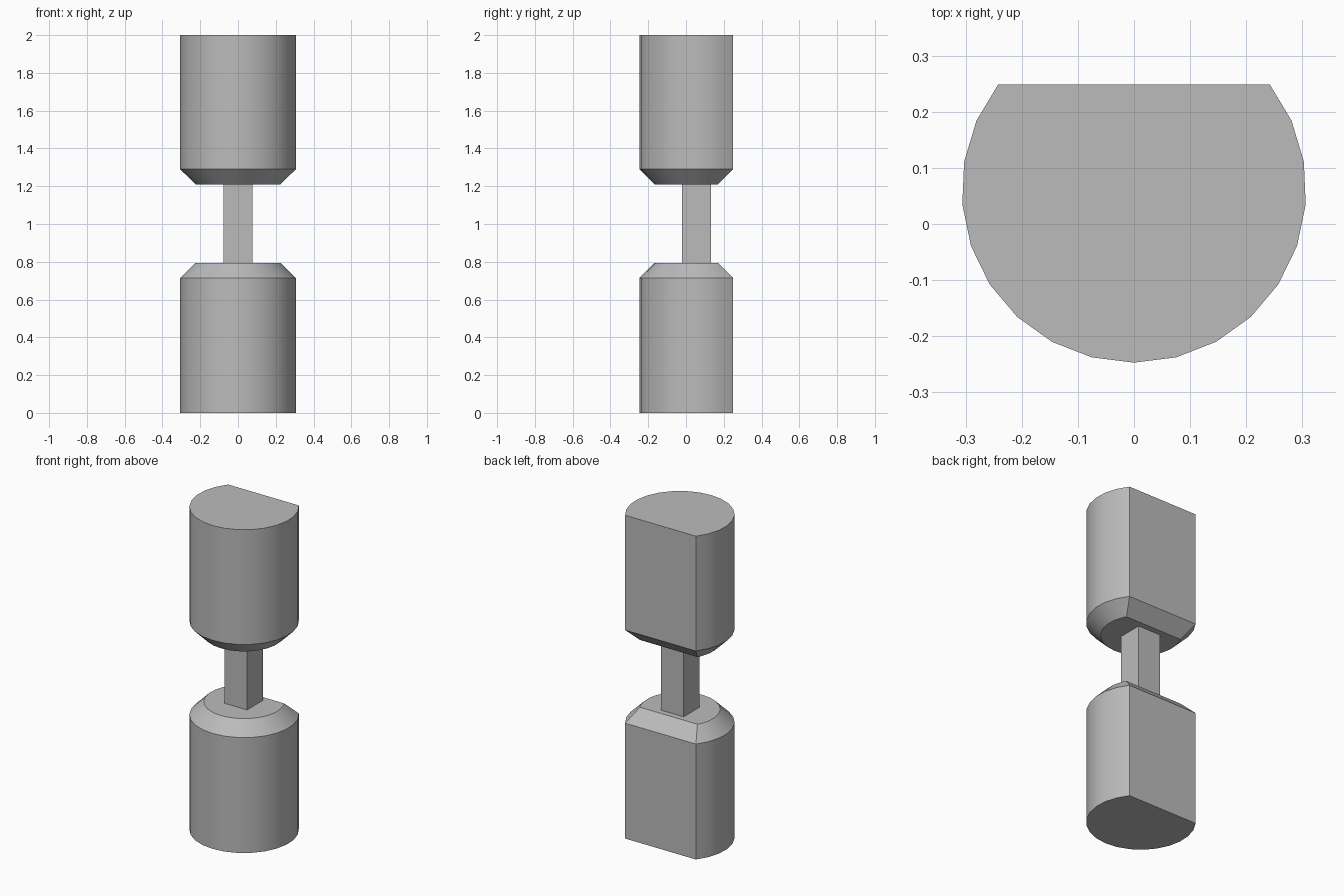
import bpy, bmesh, math

cube = bpy.data.objects.get("Cube")
if cube:
    bpy.data.objects.remove(cube, do_unlink=True)

grey = bpy.data.materials.new("plain_grey")
grey.use_nodes = True
colour = (0.5, 0.5, 0.5, 1)
grey.diffuse_color = colour
grey.node_tree.nodes["Principled BSDF"].inputs["Base Color"].default_value = colour

RADIUS, CENTRE_Y, BACK_Y = 0.307, 0.06, 0.249
STEPS = 18          # facets round the curved side
BEVEL = 0.08
HALF_ARC = math.pi - math.acos((BACK_Y - CENTRE_Y) / RADIUS)
STEP = 2 * HALF_ARC / STEPS


def outline(inset):
    """D-shaped cross-section, every side moved inwards by inset."""
    r = RADIUS - inset / math.cos(STEP / 2)
    angles = [-HALF_ARC + i * STEP for i in range(STEPS + 1)]
    points = [(r * math.sin(a), CENTRE_Y - r * math.cos(a)) for a in angles]
    # slide the two back corners along the end facets to the flat back
    mid = HALF_ARC - STEP / 2
    reach = RADIUS * math.cos(STEP / 2) - inset
    rise = BACK_Y - inset - CENTRE_Y
    x = (reach + rise * math.cos(mid)) / math.sin(mid)
    points[0] = (-x, BACK_Y - inset)
    points[-1] = (x, BACK_Y - inset)
    return points


def finish(name, bm):
    bmesh.ops.recalc_face_normals(bm, faces=bm.faces)
    mesh = bpy.data.meshes.new(name)
    bm.to_mesh(mesh)
    bm.free()
    mesh.materials.append(grey)
    obj = bpy.data.objects.new(name, mesh)
    bpy.context.collection.objects.link(obj)
    return obj


def body(name, outer_z, shoulder_z, inner_z):
    bm = bmesh.new()
    rings = []
    for z, inset in ((outer_z, 0), (shoulder_z, 0), (inner_z, BEVEL)):
        rings.append([bm.verts.new((x, y, z)) for x, y in outline(inset)])
    n = len(rings[0])
    for a, b in zip(rings, rings[1:]):
        for i in range(n):
            j = (i + 1) % n
            bm.faces.new((a[i], a[j], b[j], b[i]))
    bm.faces.new(rings[0])
    bm.faces.new(rings[-1])
    obj = finish(name, bm)
    # smooth round the curve, crisp at the shoulder and flat back
    bpy.ops.object.select_all(action='DESELECT')
    obj.select_set(True)
    bpy.context.view_layer.objects.active = obj
    bpy.ops.object.shade_smooth_by_angle(angle=math.radians(30))


# Two mirrored weights
body("lower_body", 0, 0.714, 0.794)
body("upper_body", 2, 1.29, 1.21)

# Square stem joining them, open where it meets the bodies
bm = bmesh.new()
bmesh.ops.create_cube(bm, size=1)
for v in bm.verts:
    v.co = (v.co.x * 0.154, v.co.y * 0.154 + 0.056, v.co.z * 0.416 + 1.002)
caps = [f for f in bm.faces if abs(f.normal.z) > 0.5]
bmesh.ops.delete(bm, geom=caps, context='FACES_ONLY')
finish("stem", bm)
